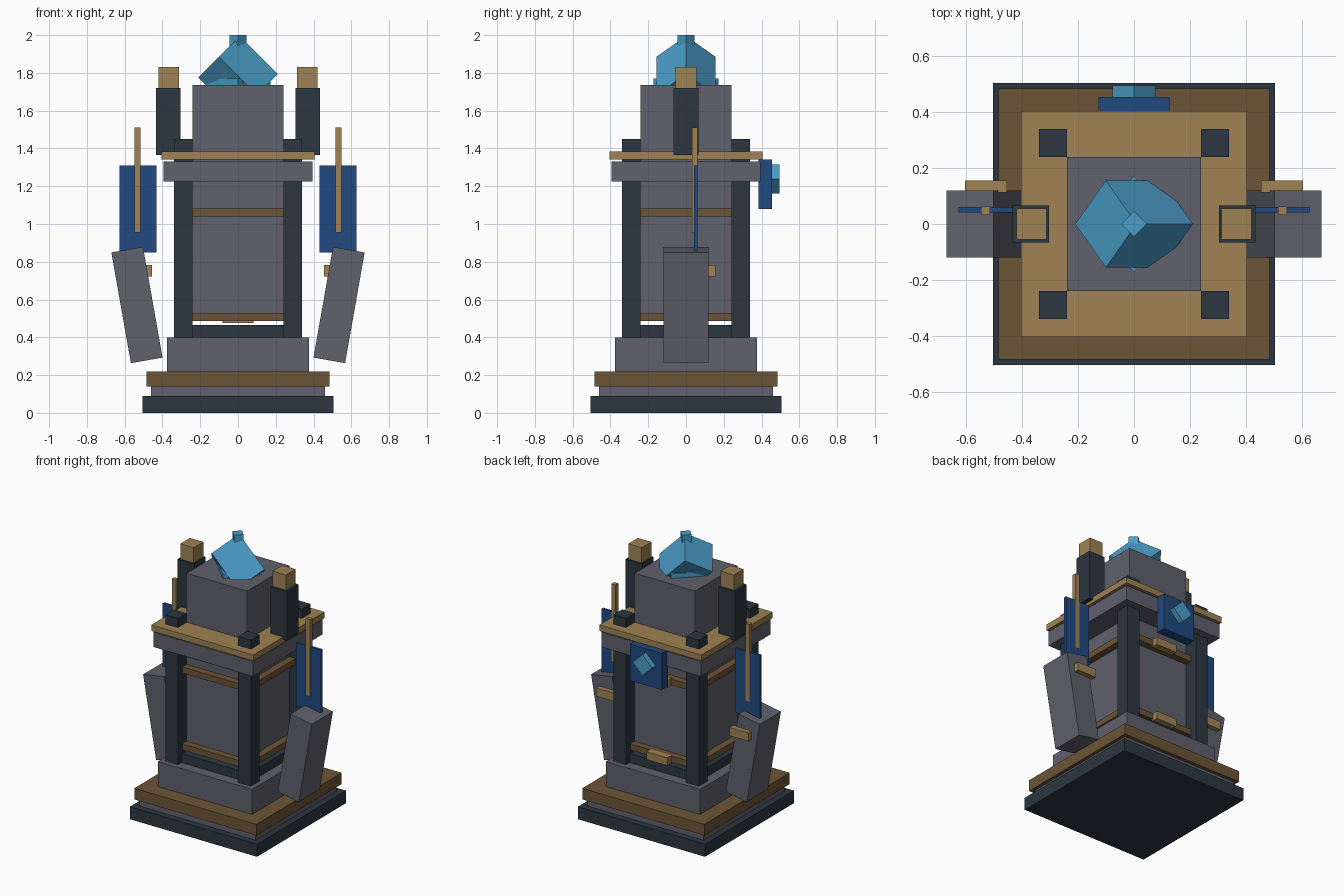
import bpy
import math
from mathutils import Euler, Matrix, Vector

if "Cube" in bpy.data.objects:
    bpy.data.objects.remove(bpy.data.objects["Cube"])


def material(name, rgb):
    m = bpy.data.materials.new(name)
    m.diffuse_color = (*rgb, 1)
    m.use_nodes = True
    m.node_tree.nodes["Principled BSDF"].inputs["Base Color"].default_value = m.diffuse_color
    return m


STONE = material("grey stone", (0.117, 0.119, 0.150))
DARK = material("dark slate", (0.025, 0.037, 0.052))
BRONZE = material("brown bronze", (0.150, 0.090, 0.038))
GOLD = material("dull gold", (0.345, 0.225, 0.088))
BLUE = material("deep blue", (0.015, 0.067, 0.220))
CYAN = material("cyan crystal", (0.070, 0.340, 0.580))


def box(name, mat, center, size, rot=(0, 0, 0)):
    """Box with given centre, full size and rotation in degrees."""
    sx, sy, sz = (s / 2 for s in size)
    turn = Euler([math.radians(a) for a in rot]).to_matrix()
    corners = [(x, y, z) for x in (-sx, sx) for y in (-sy, sy) for z in (-sz, sz)]
    verts = [turn @ Vector(c) + Vector(center) for c in corners]
    faces = [(0, 1, 3, 2), (4, 6, 7, 5), (0, 4, 5, 1),
             (2, 3, 7, 6), (0, 2, 6, 4), (1, 5, 7, 3)]
    mesh = bpy.data.meshes.new(name)
    mesh.from_pydata(verts, [], faces)
    mesh.materials.append(mat)
    ob = bpy.data.objects.new(name, mesh)
    bpy.context.collection.objects.link(ob)
    return ob


def slab(name, mat, half, z0, z1, angle=0):
    """Square centred slab between two heights."""
    return box(name, mat, (0, 0, (z0 + z1) / 2), (2 * half, 2 * half, z1 - z0), (0, 0, angle))


# Stepped base
slab("base_plinth", DARK, 0.505, 0.0, 0.09)
slab("base_step", STONE, 0.46, 0.09, 0.14)
slab("base_trim", BRONZE, 0.485, 0.14, 0.22)
slab("base_block", STONE, 0.375, 0.22, 0.40)
slab("core_footing", DARK, 0.30, 0.40, 0.465)

# Core with two bands
slab("core", STONE, 0.24, 0.50, 1.30)
slab("lower_band", BRONZE, 0.29, 0.487, 0.53)
slab("upper_band", BRONZE, 0.29, 1.04, 1.083)
for label, z in (("lower", 0.503), ("upper", 1.06)):
    box(label + "_band_clasp", GOLD, (0, 0.305, z), (0.165, 0.05, 0.056))

# Four corner posts
for sx in (-1, 1):
    for sy in (-1, 1):
        box("corner_post", DARK, (sx * 0.29, sy * 0.29, 0.925), (0.1, 0.1, 1.05))

# Roof
slab("roof_slab", STONE, 0.395, 1.225, 1.332)
slab("roof_rim", GOLD, 0.405, 1.342, 1.385)
slab("roof_block", STONE, 0.24, 1.33, 1.737)

# Crystal on the roof
slab("crystal_seat", CYAN, 0.121, 1.72, 1.77, 45)
box("crystal", CYAN, (0, 0, 1.785), (0.285, 0.22, 0.22), (45, 45, 0))
slab("crystal_tip", CYAN, 0.032, 1.92, 2.0, 45)

# Back plate with a diamond gem
box("back_plate", BLUE, (0, 0.42, 1.21), (0.254, 0.07, 0.262))
box("back_gem", CYAN, (0, 0.47, 1.238), (0.109, 0.05, 0.109), (0, 45, 0))

# Matching parts on both sides
for s in (-1, 1):
    box("side_tower", DARK, (s * 0.37, 0, 1.543), (0.13, 0.132, 0.355))
    box("tower_cap", GOLD, (s * 0.367, 0, 1.774), (0.107, 0.11, 0.112))
    box("leaning_arm", STONE, (s * 0.535, 0, 0.571), (0.17, 0.24, 0.595), (0, s * 10, 0))
    box("arm_clasp", GOLD, (s * 0.53, 0.134, 0.753), (0.15, 0.042, 0.06))
    box("side_banner", BLUE, (s * 0.53, 0.051, 1.08), (0.197, 0.018, 0.46))
    box("banner_pole", GOLD, (s * 0.532, 0.047, 1.233), (0.033, 0.03, 0.556))
